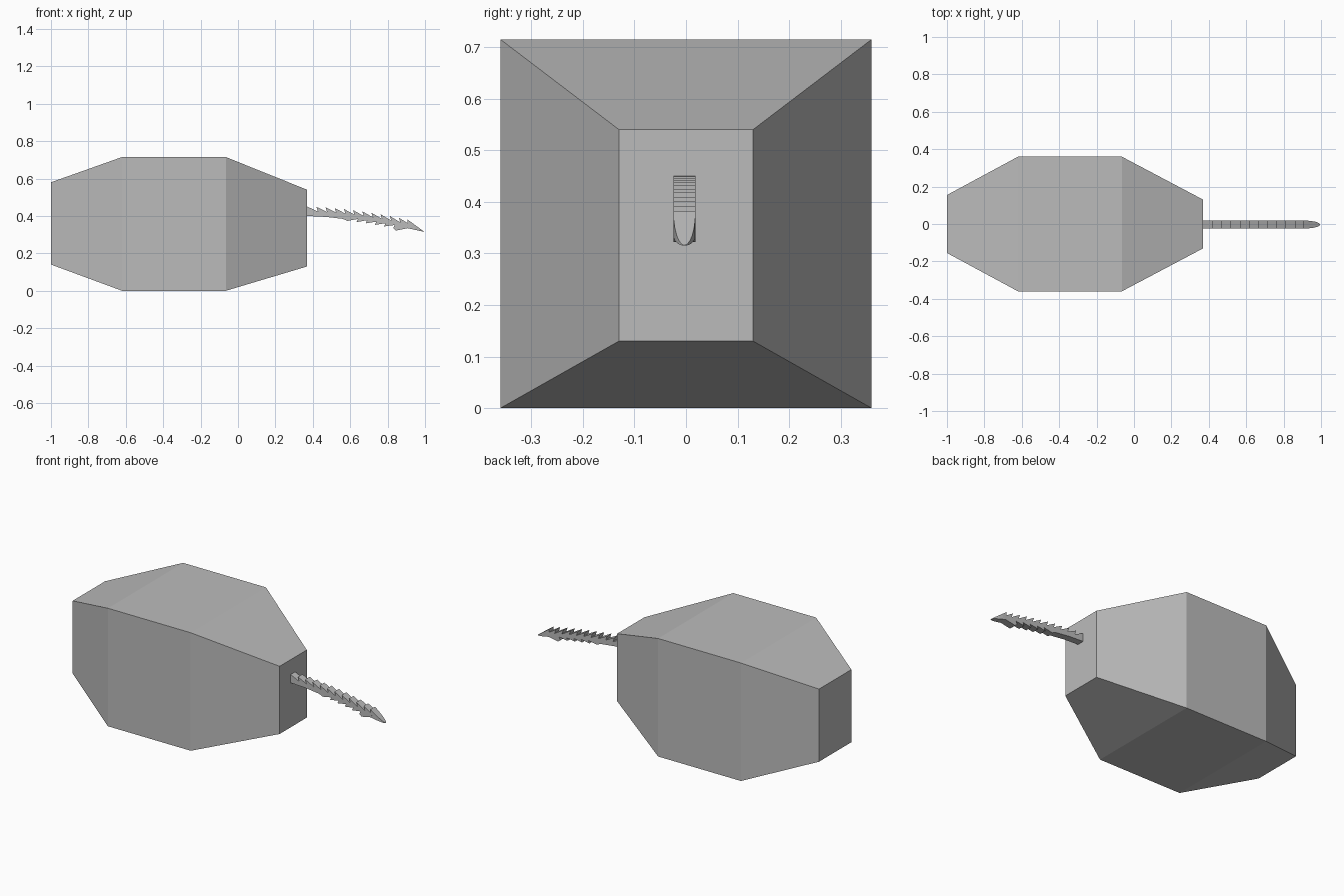
import bpy, math

if "Cube" in bpy.data.objects:
    bpy.data.objects.remove(bpy.data.objects["Cube"])

grey = bpy.data.materials.new("stone_grey")
grey.diffuse_color = (0.5, 0.5, 0.5, 1)
grey.use_nodes = True
grey.node_tree.nodes["Principled BSDF"].inputs["Base Color"].default_value = grey.diffuse_color


def make(name, verts, faces):
    me = bpy.data.meshes.new(name)
    me.from_pydata(verts, [], faces)
    me.materials.append(grey)
    ob = bpy.data.objects.new(name, me)
    bpy.context.collection.objects.link(ob)
    return ob


def box_loft(name, sections, yc=0.0):
    """Rectangular sections (x, half width, z low, z high) joined along x."""
    verts, faces = [], []
    for x, w, lo, hi in sections:
        verts += [(x, yc - w, lo), (x, yc + w, lo), (x, yc + w, hi), (x, yc - w, hi)]
    for s in range(len(sections) - 1):
        a = s * 4
        for i in range(4):
            j = (i + 1) % 4
            faces.append((a + j, a + i, a + 4 + i, a + 4 + j))
    n = len(verts)
    faces += [(0, 1, 2, 3), (n - 1, n - 2, n - 3, n - 4)]
    return make(name, verts, faces)


# Faceted body
box_loft("body", [(-1.0, 0.155, 0.14, 0.58), (-0.62, 0.36, 0.0, 0.715),
                  (-0.065, 0.36, 0.0, 0.715), (0.37, 0.13, 0.13, 0.54)])


# Barbed spike: saw-toothed side profile following a drooping curve
def top(x):
    return 0.45 - 0.07 * ((x - 0.37) / 0.54) ** 1.7


step, count, half, yc = 0.049, 11, 0.0215, -0.003
upper, lower = [], []
for k in range(count):
    x = 0.37 + k * step
    upper += [(x, top(x)), (x + step + 0.008, top(x + step) - 0.025)]
for x in (0.37, 0.47, 0.56):
    lower.append((x, top(x) - 0.05 - 0.1 * (x - 0.37) ** 2))
for k in range(6):
    x = 0.585 + k * step
    lower += [(x, top(x) - 0.062), (x + step + 0.008, top(x + step) - 0.045)]
lower = [p for p in lower if p[0] < 0.86]
profile = lower + [(0.845, 0.322), (0.91, 0.335)] + upper[::-1]
n = len(profile)
verts = [(x, yc - half, z) for x, z in profile] + [(x, yc + half, z) for x, z in profile]
faces = [tuple(range(n)), tuple(range(2 * n - 1, n - 1, -1))]
faces += [((i + 1) % n, i, n + i, n + (i + 1) % n) for i in range(n)]
make("barbed_spike", verts, faces)

# Rounded tapering tip
tip = []
for i in range(7):
    t = math.sin(math.pi / 2 * i / 6)
    w = half * max(math.sqrt(1 - t * t), 0.03)
    tip.append((0.905 + 0.09 * t, w, 0.335 - 0.02 * t, 0.382 - 0.066 * t))
box_loft("spike_tip", tip, yc)
